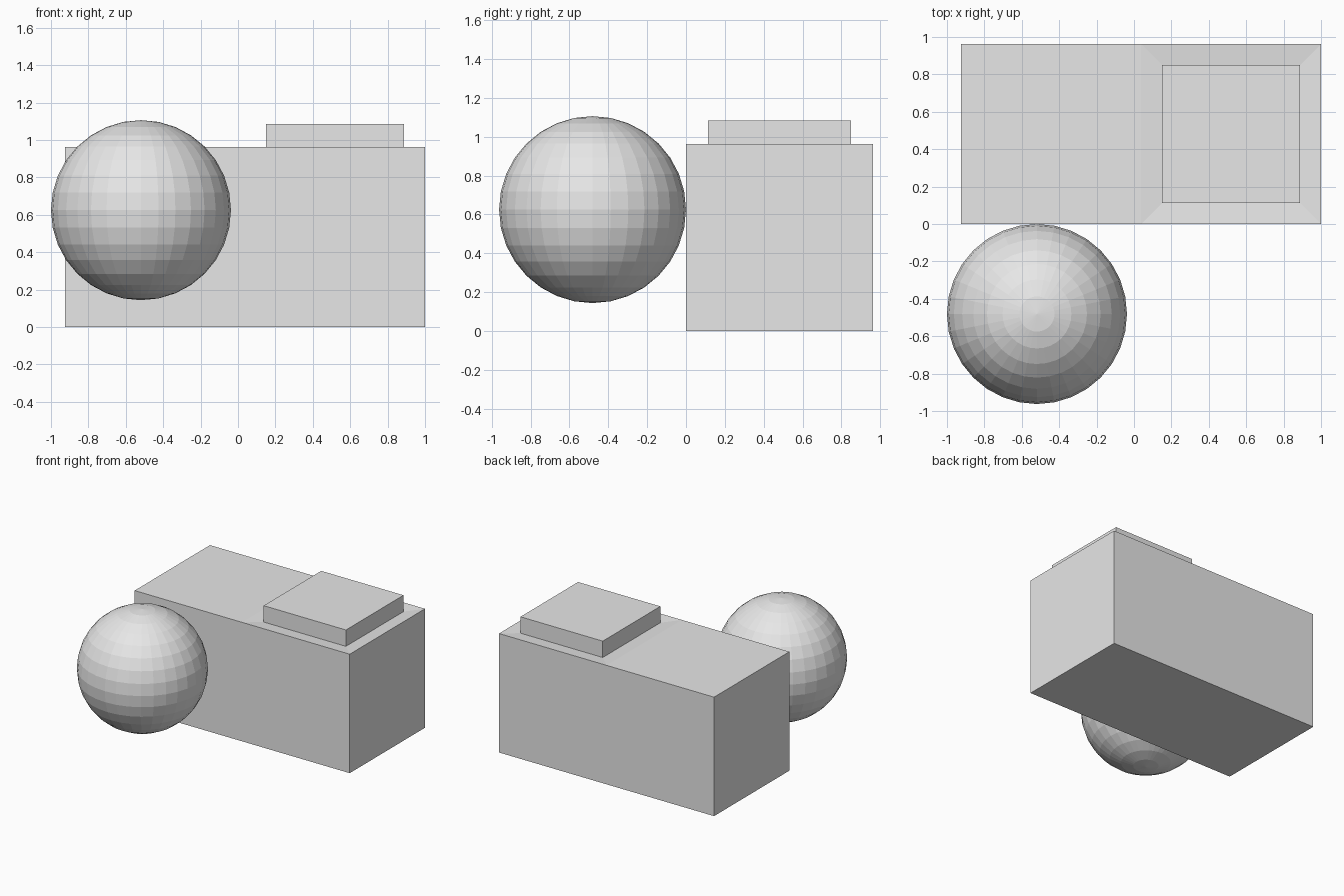
import bpy
import bmesh
from mathutils import Vector

if "Cube" in bpy.data.objects:
    bpy.data.objects.remove(bpy.data.objects["Cube"], do_unlink=True)

SIDE = 0.9625       # edge of one building cube
INSET = 0.16        # border around the raised cap
DIP = 0.01          # slight sink of the cap's border
CAP_TOP = 1.085

grey = bpy.data.materials.new("plain_grey")
grey.use_nodes = True
grey.diffuse_color = (0.8, 0.8, 0.8, 1)
grey.node_tree.nodes["Principled BSDF"].inputs["Base Color"].default_value = (0.8, 0.8, 0.8, 1)


def finish(bm, name, location):
    mesh = bpy.data.meshes.new(name)
    bm.to_mesh(mesh)
    bm.free()
    mesh.materials.append(grey)
    obj = bpy.data.objects.new(name, mesh)
    obj.location = location
    bpy.context.collection.objects.link(obj)
    return obj


# Block: a cube extended sideways, then its right top inset and raised
bm = bmesh.new()
bmesh.ops.create_cube(bm, size=SIDE)
bmesh.ops.translate(bm, verts=bm.verts, vec=Vector((SIDE, SIDE, SIDE)) / 2)
bm.normal_update()
side = [f for f in bm.faces if f.normal.x < -0.9]
extruded = bmesh.ops.extrude_face_region(bm, geom=side)["geom"]
bmesh.ops.translate(bm, verts=[g for g in extruded if isinstance(g, bmesh.types.BMVert)],
                    vec=(-SIDE, 0, 0))
bmesh.ops.delete(bm, geom=[f for f in side if f.is_valid], context="FACES_ONLY")
bmesh.ops.recalc_face_normals(bm, faces=bm.faces)
top = [f for f in bm.faces if f.normal.z > 0.9 and f.calc_center_median().x > 0]
bmesh.ops.inset_region(bm, faces=top, thickness=INSET, depth=-DIP)
extruded = bmesh.ops.extrude_discrete_faces(bm, faces=top)["faces"]
bmesh.ops.translate(bm, verts=list({v for f in extruded for v in f.verts}),
                    vec=(0, 0, CAP_TOP - SIDE + DIP))
bmesh.ops.recalc_face_normals(bm, faces=bm.faces)
finish(bm, "block_with_cap", (1 - SIDE, 0, 0))

# Faceted ball in front of the block
bm = bmesh.new()
bmesh.ops.create_uvsphere(bm, u_segments=32, v_segments=16, radius=SIDE / 2)
finish(bm, "ball", (SIDE / 2 - 1, -SIDE / 2, 0.625))
